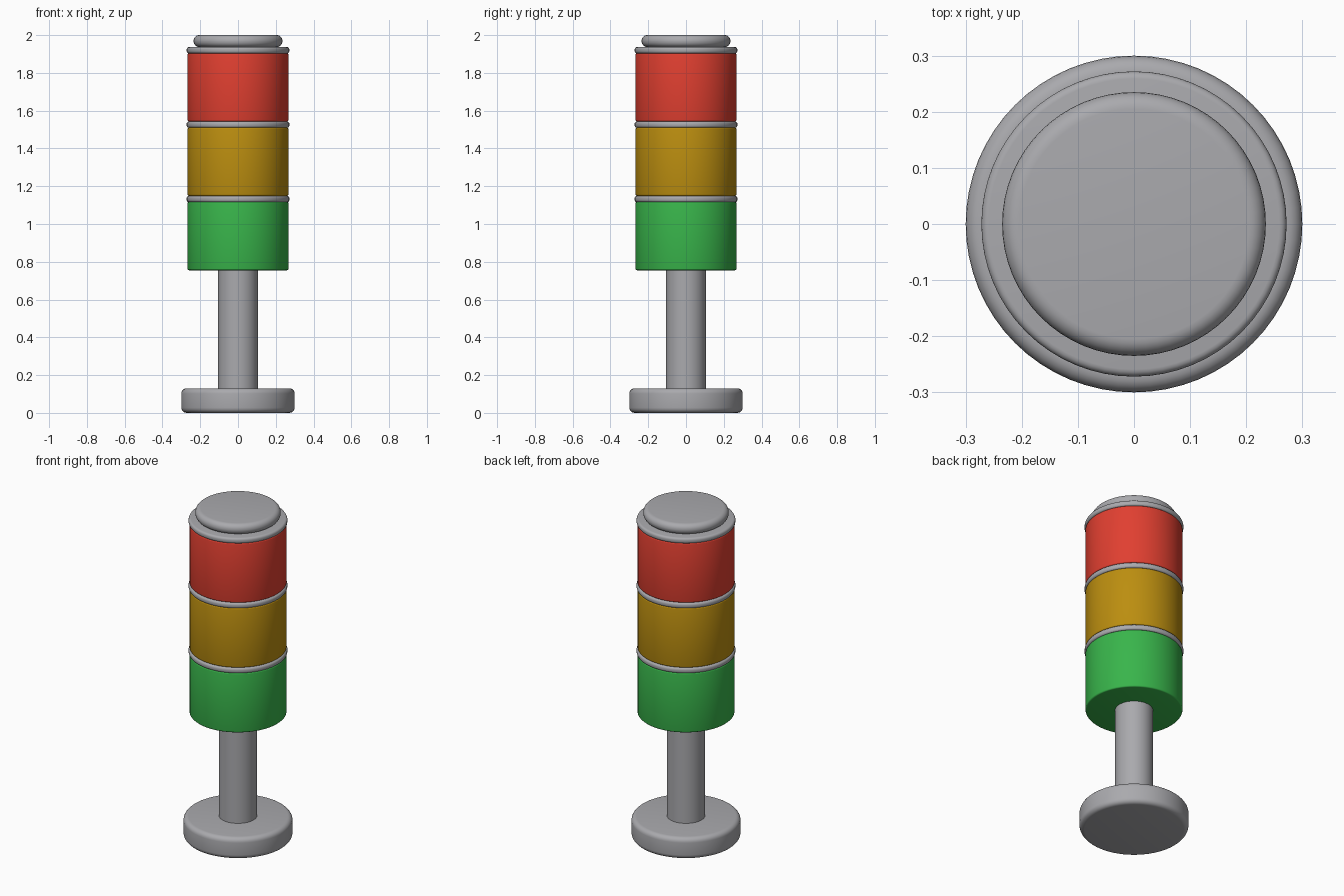
import bpy
import math

cube = bpy.data.objects.get("Cube")
if cube:
    bpy.data.objects.remove(cube, do_unlink=True)


def make_material(name, rgb):
    mat = bpy.data.materials.new(name)
    mat.use_nodes = True
    mat.diffuse_color = (*rgb, 1)
    mat.node_tree.nodes["Principled BSDF"].inputs["Base Color"].default_value = (*rgb, 1)
    return mat


grey = make_material("grey metal", (0.40, 0.40, 0.42))
green = make_material("green lens", (0.04, 0.46, 0.07))
amber = make_material("amber lens", (0.50, 0.27, 0.005))
red = make_material("red lens", (0.75, 0.05, 0.03))


def disc(name, radius, bottom, top, mat, bevel=0, segments=4):
    """Upright cylinder with optional rounded rims."""
    bpy.ops.mesh.primitive_cylinder_add(
        vertices=64, radius=radius, depth=top - bottom,
        location=(0, 0, (bottom + top) / 2))
    obj = bpy.context.object
    obj.name = name
    obj.data.materials.append(mat)
    if bevel:
        mod = obj.modifiers.new("rounded rims", "BEVEL")
        mod.width = bevel
        mod.segments = segments
        mod.limit_method = "ANGLE"
        mod.angle_limit = math.radians(40)
        bpy.ops.object.modifier_apply(modifier=mod.name)
    bpy.ops.object.shade_smooth_by_angle(angle=math.radians(35))
    return obj


# Stand
disc("base", 0.30, 0, 0.13, grey, 0.028, 5)
disc("pole", 0.105, 0.12, 0.765, grey)

# Stacked lenses, each with a metal ring on top
lens_height, ring_height = 0.362, 0.032
z = 0.755
for colour, mat in (("green", green), ("amber", amber), ("red", red)):
    ring_z = z + lens_height
    disc(colour + "_lens", 0.267, z, ring_z, mat, 0.008, 3)
    disc(colour + "_ring", 0.272, ring_z - 0.002, ring_z + ring_height, grey, 0.013)
    z = ring_z + ring_height

# Rounded cap
disc("cap", 0.235, z, 2.0, grey, 0.03, 6)
